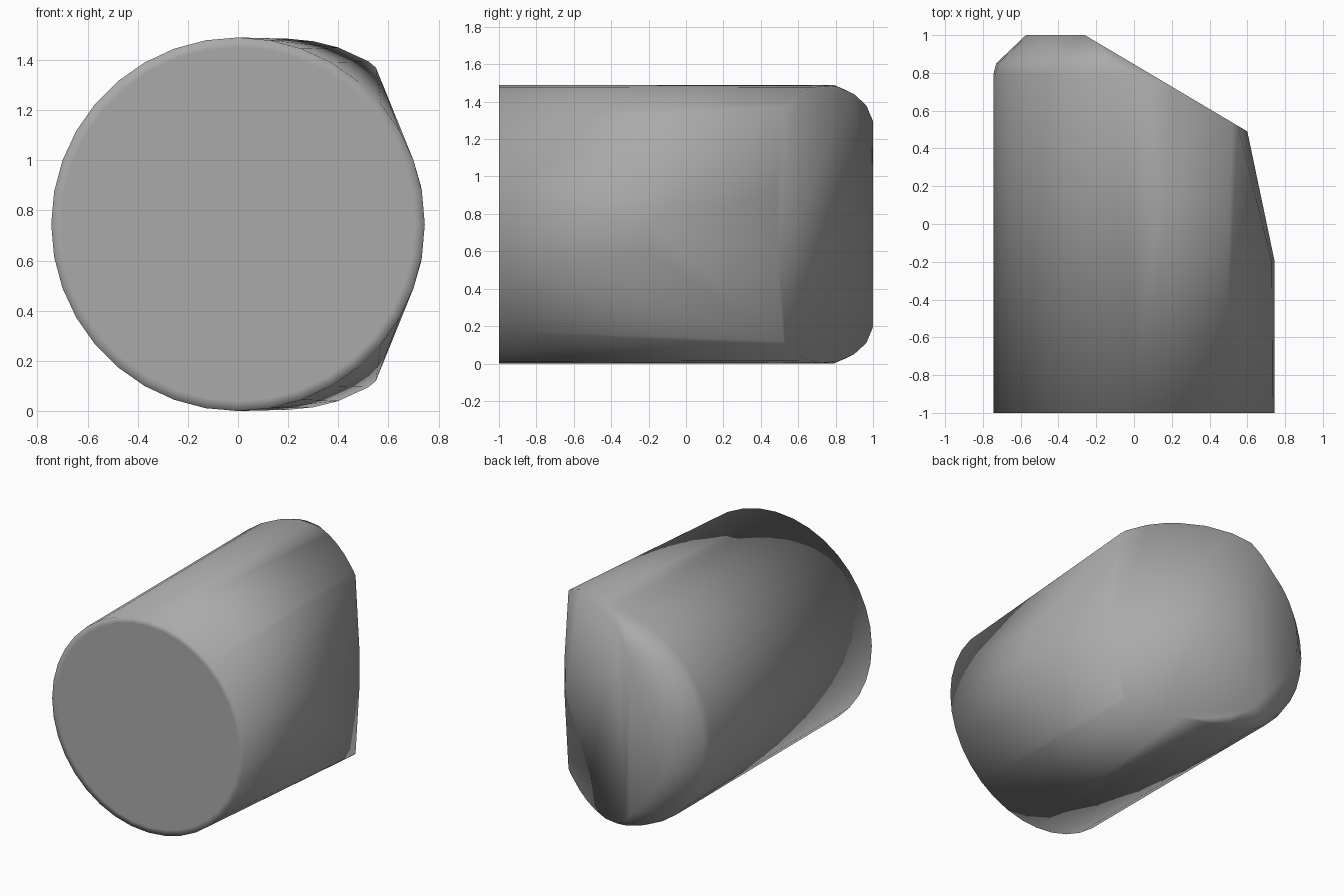
import bpy, bmesh, math

if "Cube" in bpy.data.objects:
    bpy.data.objects.remove(bpy.data.objects["Cube"])

R = 0.745      # barrel radius, also its centre height
SEG = 36


def cut_y(x):
    """Depth of the slanted back face at a given x."""
    return 1 - (x + 0.26) * 0.593


def side_x(y):
    """Limit of the tapered right flank."""
    return 0.745 - max(0, y + 0.2) * 0.21


points = []

# round barrel rings with a softened back rim, trimmed by slant and taper
for y, r in [(-1, R), (0.79, R), (0.85, 0.73), (1.0, 0.572)]:
    for i in range(SEG):
        a = 2 * math.pi * i / SEG
        x, z = r * math.cos(a), r * math.sin(a)
        if y <= cut_y(x) + 0.001 and x <= side_x(y) + 0.001:
            points.append((x, y, R + z))

# outline of the slanted face (half height at each x), mirrored up and down
outline = [(-0.26, 0.55), (-0.2, 0.635), (-0.09, 0.695), (0.06, 0.735),
           (0.2, 0.74), (0.3, 0.73), (0.4, 0.705), (0.52, 0.65),
           (0.55, 0.625), (0.6, 0.15)]
for s in (-1, 1):
    points += [(x, cut_y(x), R + s * h) for x, h in outline]
    # start of the flank taper
    points.append((0.73, -0.2, R + s * 0.15))
points.append((R, -0.2, R))

# wrap everything in one convex skin
bm = bmesh.new()
for p in points:
    bm.verts.new(p)
bmesh.ops.convex_hull(bm, input=bm.verts)
loose = [v for v in bm.verts if not v.link_faces]
bmesh.ops.delete(bm, geom=loose, context='VERTS')
bmesh.ops.dissolve_limit(bm, angle_limit=math.radians(0.5),
                         verts=bm.verts, edges=bm.edges)
bmesh.ops.recalc_face_normals(bm, faces=bm.faces)

# narrow border keeps the front cap flat under smooth shading
cap = [f for f in bm.faces if f.normal.y < -0.99]
bmesh.ops.inset_region(bm, faces=cap, thickness=0.04)
for f in bm.faces:
    f.smooth = True

mesh = bpy.data.meshes.new("barrel_shell")
bm.to_mesh(mesh)
bm.free()
shell = bpy.data.objects.new("barrel_shell", mesh)
bpy.context.collection.objects.link(shell)

# dark grey finish
grey = bpy.data.materials.new("dark_grey")
grey.diffuse_color = (0.4, 0.4, 0.4, 1)
grey.use_nodes = True
grey.node_tree.nodes["Principled BSDF"].inputs["Base Color"].default_value = grey.diffuse_color
mesh.materials.append(grey)
